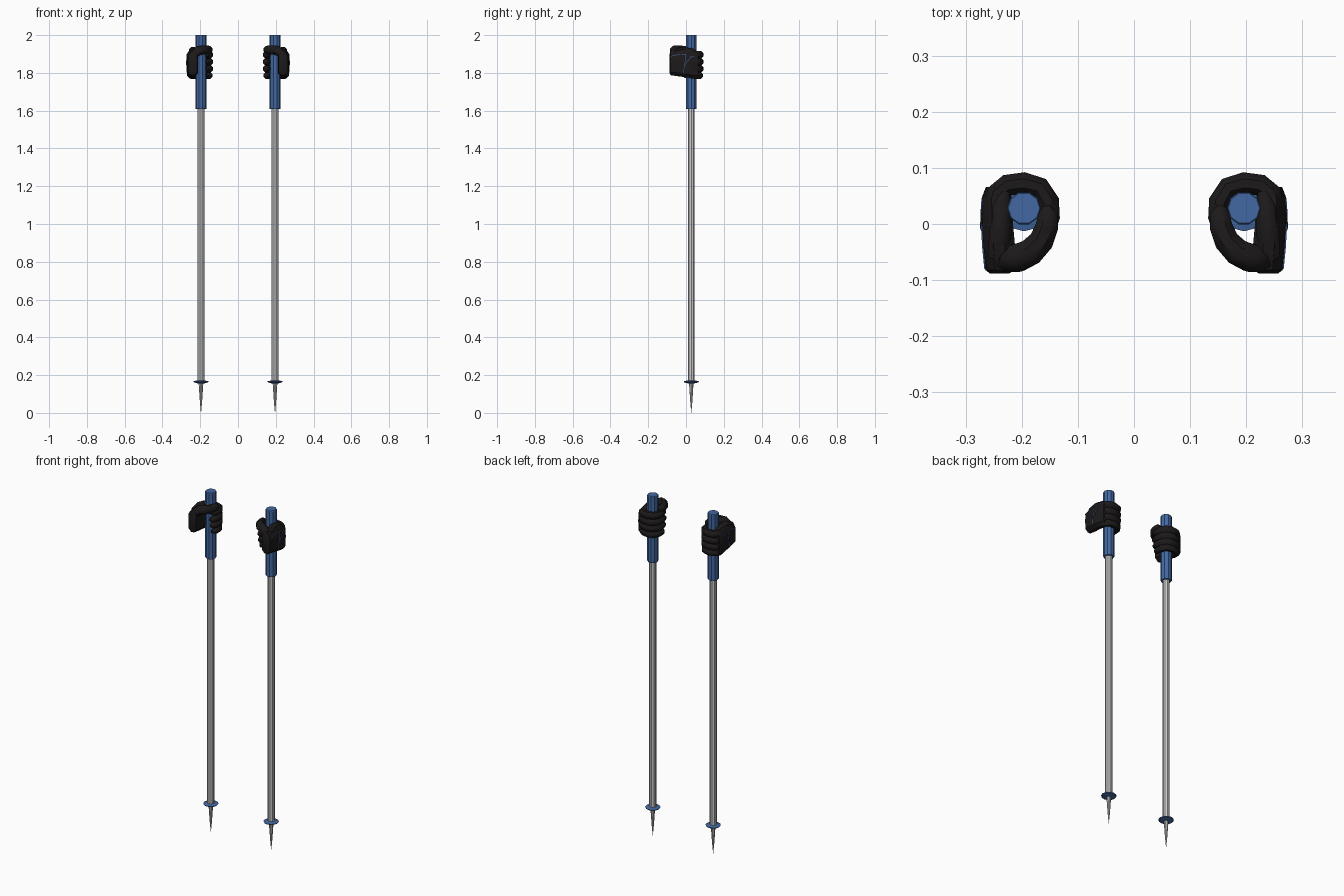
import bpy, bmesh, math
from mathutils import Vector

if "Cube" in bpy.data.objects:
    bpy.data.objects.remove(bpy.data.objects["Cube"])

PX, PY = 0.196, 0.028  # pole axis


def material(name, rgb):
    m = bpy.data.materials.new(name)
    m.diffuse_color = (*rgb, 1)
    m.use_nodes = True
    m.node_tree.nodes["Principled BSDF"].inputs["Base Color"].default_value = m.diffuse_color
    return m


BLACK = material("black_leather", (0.012, 0.010, 0.011))
BLUE = material("blue_grip", (0.055, 0.14, 0.36))


def loft(name, rings, mat=None, angle=30):
    """Skin closed rings, cap both ends, mirror to the other side."""
    bm = bmesh.new()
    vs = [[bm.verts.new(p) for p in r] for r in rings]
    n = len(vs[0])
    for a, b in zip(vs, vs[1:]):
        for i in range(n):
            bm.faces.new((a[i], a[(i + 1) % n], b[(i + 1) % n], b[i]))
    bm.faces.new(vs[0])
    bm.faces.new(vs[-1])
    bmesh.ops.recalc_face_normals(bm, faces=bm.faces)
    me = bpy.data.meshes.new(name)
    bm.to_mesh(me)
    bm.free()
    ob = bpy.data.objects.new(name, me)
    bpy.context.collection.objects.link(ob)
    if mat:
        me.materials.append(mat)
    ob.modifiers.new("mirror", 'MIRROR').use_mirror_merge = False
    bpy.ops.object.select_all(action='DESELECT')
    ob.select_set(True)
    bpy.context.view_layer.objects.active = ob
    bpy.ops.object.shade_smooth_by_angle(angle=math.radians(angle))
    return ob


def turned(name, profile, mat=None, n=10):
    """Round part about the pole axis from (radius, z) pairs."""
    return loft(name, [[(PX + r * math.cos(2 * math.pi * i / n),
                         PY + r * math.sin(2 * math.pi * i / n), z)
                        for i in range(n)] for r, z in profile], mat)


def tube(name, path, radii, mat, n=8, angle=45):
    """Sweep a polygon along a path with a radius at every point."""
    pts = [Vector(p) for p in path]
    rings = []
    for i, p in enumerate(pts):
        t = (pts[min(i + 1, len(pts) - 1)] - pts[max(i - 1, 0)]).normalized()
        ref = Vector((0, 0, 1)) if abs(t.z) < 0.9 else Vector((0, 1, 0))
        u = t.cross(ref).normalized()
        v = u.cross(t)
        rings.append([p + radii[i] * (u * math.cos(2 * math.pi * (k + .5) / n)
                                      + v * math.sin(2 * math.pi * (k + .5) / n))
                      for k in range(n)])
    return loft(name, rings, mat, angle)


# Poles: handle, shaft, basket and spike
turned("pole_handle", [(0.028, 1.61), (0.03, 1.613), (0.03, 1.997), (0.028, 2.0)], BLUE)
turned("pole_shaft", [(0.019, 0.165), (0.019, 1.612)])
turned("pole_basket", [(0.014, 0.155), (0.038, 0.162), (0.041, 0.167), (0.02, 0.172)], BLUE, 12)
turned("pole_spike", [(0.0005, 0.0), (0.006, 0.06), (0.013, 0.165)])


# Palm and back of hand: rounded boxes along y (y, x0, x1, z0, z1, corner)
def section(y, x0, x1, z0, z1, c):
    return [(x0 + c, y, z0), (x1 - c, y, z0), (x1, y, z0 + c), (x1 + .002, y, (z0 + z1) / 2),
            (x1, y, z1 - 1.6 * c), (x1 - c, y, z1), (x0 + c, y, z1), (x0, y, z1 - c), (x0, y, z0 + c)]


loft("glove_palm", [section(*s) for s in (
    (-.088, .222, .255, 1.800, 1.895, .012),
    (-.082, .214, .263, 1.788, 1.915, .016),
    (-.040, .212, .268, 1.782, 1.932, .018),
    (.005, .216, .271, 1.776, 1.928, .018),
    (.045, .218, .270, 1.770, 1.917, .016),
    (.066, .222, .262, 1.774, 1.912, .014))], BLACK, 35)

# Four fingers curled round the back of the handle
for i, (z, r, tip) in enumerate(((1.896, .0215, -.012), (1.858, .0215, -.018),
                                 (1.822, .021, -.014), (1.786, .019, -.004))):
    path = [(.247, .030, z), (.244, .054, z), (.226, .069, z), (.196, .0725, z),
            (.168, .065, z), (.153, .040, z), (.151, .012, z),
            (.157, tip, z), (.162, tip - .010, z)]
    tube(f"glove_finger_{i + 1}", path,
         [r * k for k in (.9, 1, .97, 1, .95, 1, .95, .75, .35)], BLACK)

# Thumb laid across the front of the handle
tube("glove_thumb",
     [(.240, -.066, 1.880), (.228, -.062, 1.903), (.206, -.060, 1.918),
      (.184, -.050, 1.922), (.165, -.030, 1.922), (.155, -.004, 1.922),
      (.153, .018, 1.922), (.156, .032, 1.921)],
     [.018, .025, .027, .026, .024, .022, .019, .008], BLACK)

# Web of the glove between thumb and first finger
tube("glove_web", [(.246, -.060, 1.908), (.238, -.020, 1.918), (.236, .030, 1.912),
                   (.230, .058, 1.905)], [.016, .022, .019, .010], BLACK)

# Thin blue seams on the back of the hand
for name, path in (
        ("seam_upper", [(.2655, -.080, 1.888), (.2695, -.040, 1.897), (.2715, .000, 1.898)]),
        ("seam_cross", [(.2715, .000, 1.898), (.2732, -.006, 1.850), (.2695, -.015, 1.795)]),
        ("seam_knuckle", [(.2730, -.003, 1.845), (.2718, .028, 1.889), (.2705, .046, 1.889)])):
    tube("glove_" + name, path, [.0018] * 3, BLUE, 4)
